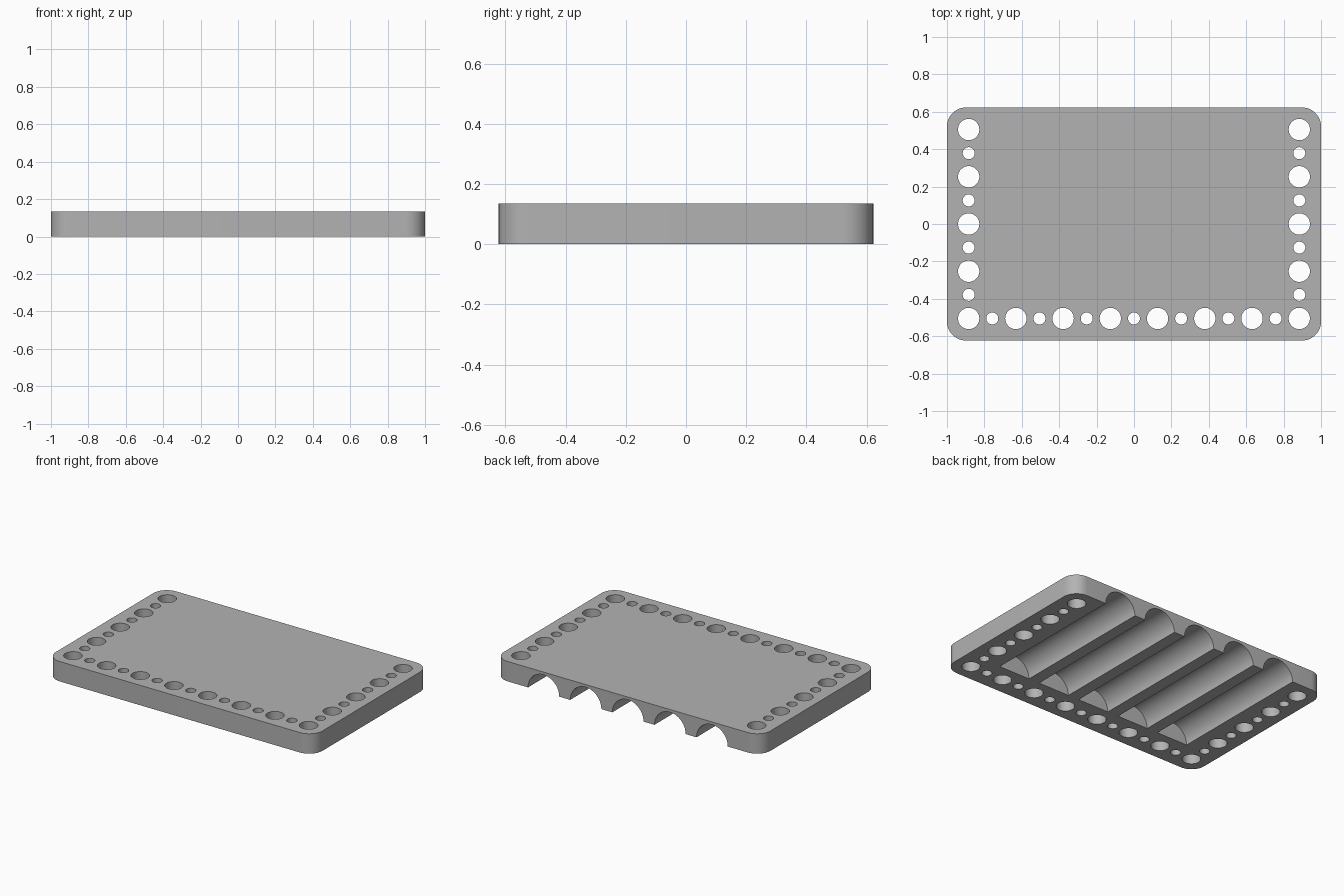
import bpy, bmesh, math
from mathutils import Matrix

old = bpy.data.objects.get("Cube")
if old:
    bpy.data.objects.remove(old)

DEPTH, WIDTH, HEIGHT = 1.245, 2.0, 0.135
CORNER = 0.1
HOLE_X, HOLE_Y, PITCH = 0.884, 0.505, 0.2525
BIG, SMALL = 0.057, 0.032
GROOVE_R, GROOVE_STEP, GROOVE_FRONT = 0.117, 0.316, -0.39

grey = bpy.data.materials.new("plain grey")
grey.use_nodes = True
colour = (0.45, 0.45, 0.45, 1)
grey.diffuse_color = colour
grey.node_tree.nodes["Principled BSDF"].inputs["Base Color"].default_value = colour


def make_object(name, bm):
    mesh = bpy.data.meshes.new(name)
    bmesh.ops.recalc_face_normals(bm, faces=bm.faces)
    bm.to_mesh(mesh)
    bm.free()
    mesh.materials.append(grey)
    obj = bpy.data.objects.new(name, mesh)
    bpy.context.collection.objects.link(obj)
    return obj


def add_cylinder(bm, radius, length, matrix, sides):
    bmesh.ops.create_cone(bm, cap_ends=True, segments=sides, radius1=radius,
                          radius2=radius, depth=length, matrix=matrix)


# Plate: a box with rounded upright corners
bm = bmesh.new()
bmesh.ops.create_cube(bm, size=1, matrix=Matrix.Translation((0, 0, HEIGHT / 2))
                      @ Matrix.Diagonal((WIDTH, DEPTH, HEIGHT, 1)))
upright = [e for e in bm.edges if abs(e.verts[0].co.z - e.verts[1].co.z) > HEIGHT / 2]
bmesh.ops.bevel(bm, geom=upright, offset=CORNER, segments=12, profile=0.5, affect='EDGES')
plate = make_object("grooved_plate", bm)

# Through holes: alternating large and small, along the front and both sides
bm = bmesh.new()
spots = [(-HOLE_X + i * PITCH / 2, -HOLE_Y, i) for i in range(15)]
for side in (-1, 1):
    spots += [(side * HOLE_X, -HOLE_Y + i * PITCH / 2, i) for i in range(1, 9)]
for x, y, i in spots:
    add_cylinder(bm, SMALL if i % 2 else BIG, 1,
                 Matrix.Translation((x, y, 0)), 48)
hole_cutter = make_object("hole_cutter", bm)

# Half-round grooves in the underside, open at the back
bm = bmesh.new()
back = DEPTH / 2 + 0.1
for i in range(-2, 3):
    place = Matrix.Translation((i * GROOVE_STEP, (back + GROOVE_FRONT) / 2, 0))
    add_cylinder(bm, GROOVE_R, back - GROOVE_FRONT,
                 place @ Matrix.Rotation(math.pi / 2, 4, 'X'), 64)
groove_cutter = make_object("groove_cutter", bm)

# Cut, then drop the cutters
bpy.context.view_layer.objects.active = plate
for cutter in (hole_cutter, groove_cutter):
    cutter.hide_render = True
    cut = plate.modifiers.new(cutter.name, 'BOOLEAN')
    cut.operation = 'DIFFERENCE'
    cut.solver = 'EXACT'
    cut.object = cutter
    bpy.ops.object.modifier_apply(modifier=cut.name)
    bpy.data.objects.remove(cutter)

bpy.ops.object.select_all(action='DESELECT')
plate.select_set(True)
bpy.ops.object.shade_smooth_by_angle(angle=math.radians(30))
